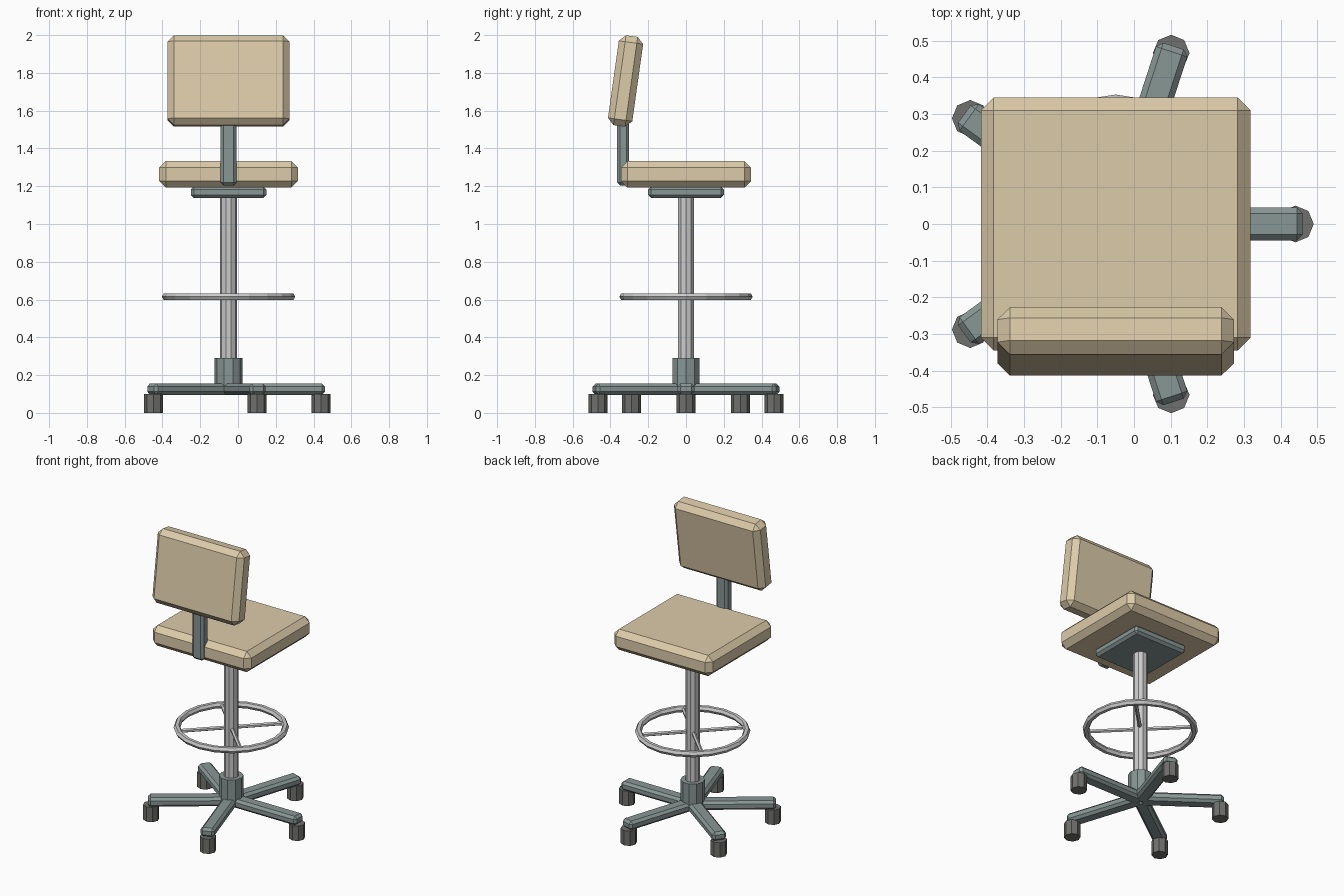
import bpy, bmesh, math
from mathutils import Matrix

if "Cube" in bpy.data.objects:
    bpy.data.objects.remove(bpy.data.objects["Cube"])

CX = -0.05  # column axis


def material(name, rgb):
    m = bpy.data.materials.new(name)
    m.diffuse_color = (*rgb, 1)
    m.use_nodes = True
    m.node_tree.nodes["Principled BSDF"].inputs["Base Color"].default_value = m.diffuse_color
    return m


TAN = material("tan_upholstery", (0.72, 0.60, 0.40))
STEEL = material("painted_steel", (0.25, 0.31, 0.30))
CHROME = material("chrome", (0.58, 0.58, 0.56))
RUBBER = material("rubber", (0.16, 0.16, 0.155))


def finish(name, bm, mat, matrix):
    bmesh.ops.recalc_face_normals(bm, faces=bm.faces[:])
    me = bpy.data.meshes.new(name)
    bm.to_mesh(me)
    bm.free()
    me.materials.append(mat)
    ob = bpy.data.objects.new(name, me)
    ob.matrix_world = matrix
    bpy.context.collection.objects.link(ob)
    return ob


def box(name, size, matrix, bevel, mat):
    bm = bmesh.new()
    bmesh.ops.create_cube(bm, size=1)
    bmesh.ops.scale(bm, vec=size, verts=bm.verts[:])
    bmesh.ops.bevel(bm, geom=bm.edges[:], offset=bevel, segments=1,
                    affect='EDGES', profile=0.5)
    return finish(name, bm, mat, matrix)


def rod(name, radius, length, sides, matrix, mat):
    bm = bmesh.new()
    bmesh.ops.create_cone(bm, cap_ends=True, segments=sides, radius1=radius,
                          radius2=radius, depth=length)
    # put a vertex on the +x axis
    bm.verts.ensure_lookup_table()
    v = bm.verts[0].co
    bmesh.ops.rotate(bm, verts=bm.verts[:], cent=(0, 0, 0),
                     matrix=Matrix.Rotation(-math.atan2(v.y, v.x), 3, 'Z'))
    return finish(name, bm, mat, matrix)


def at(x, y, z):
    return Matrix.Translation((x, y, z))


# Five-star base with casters
for i in range(5):
    a = i * math.tau / 5
    arm = at(CX, 0, 0.126) @ Matrix.Rotation(a, 4, 'Z') @ at(0.255, 0, 0)
    box(f"base_arm_{i + 1}", (0.51, 0.09, 0.06), arm, 0.016, STEEL)
    rod(f"caster_{i + 1}", 0.05, 0.1, 8,
        at(CX + 0.49 * math.cos(a), 0.49 * math.sin(a), 0.05), RUBBER)

# Hub and column
rod("hub", 0.075, 0.16, 10, at(CX, 0, 0.21), STEEL)
rod("column", 0.045, 0.92, 10, at(CX, 0, 0.69), CHROME)

# Foot ring: hexagonal tube swept round the column
bm = bmesh.new()
N, M, R, r = 20, 6, 0.332, 0.021
rings = []
for i in range(N):
    a = i * math.tau / N
    rings.append([bm.verts.new((
        (R + r * math.cos(b)) * math.cos(a),
        (R + r * math.cos(b)) * math.sin(a),
        r * math.sin(b))) for b in (j * math.tau / M for j in range(M))])
for i in range(N):
    p, q = rings[i], rings[(i + 1) % N]
    for j in range(M):
        k = (j + 1) % M
        bm.faces.new((p[j], q[j], q[k], p[k]))
finish("foot_ring", bm, CHROME, at(CX, 0, 0.615))

# Diagonal spokes carrying the ring
for i in range(4):
    turn = Matrix.Rotation(math.radians(45 + 90 * i), 4, 'Z')
    rod(f"ring_spoke_{i + 1}", 0.013, 0.33, 6,
        at(CX, 0, 0.615) @ turn @ at(0.165, 0, 0)
        @ Matrix.Rotation(math.pi / 2, 4, 'Y'), CHROME)

# Seat plate, seat cushion, back post and tilted backrest
box("seat_plate", (0.4, 0.4, 0.06), at(CX, 0, 1.168), 0.016, STEEL)
box("seat", (0.735, 0.69, 0.14), at(CX, 0, 1.263), 0.035, TAN)
box("back_post", (0.085, 0.065, 0.4), at(CX, -0.333, 1.405), 0.015, STEEL)
box("backrest", (0.645, 0.13, 0.48),
    at(CX, -0.32, 1.757) @ Matrix.Rotation(math.radians(-8), 4, 'X'),
    0.034, TAN)
